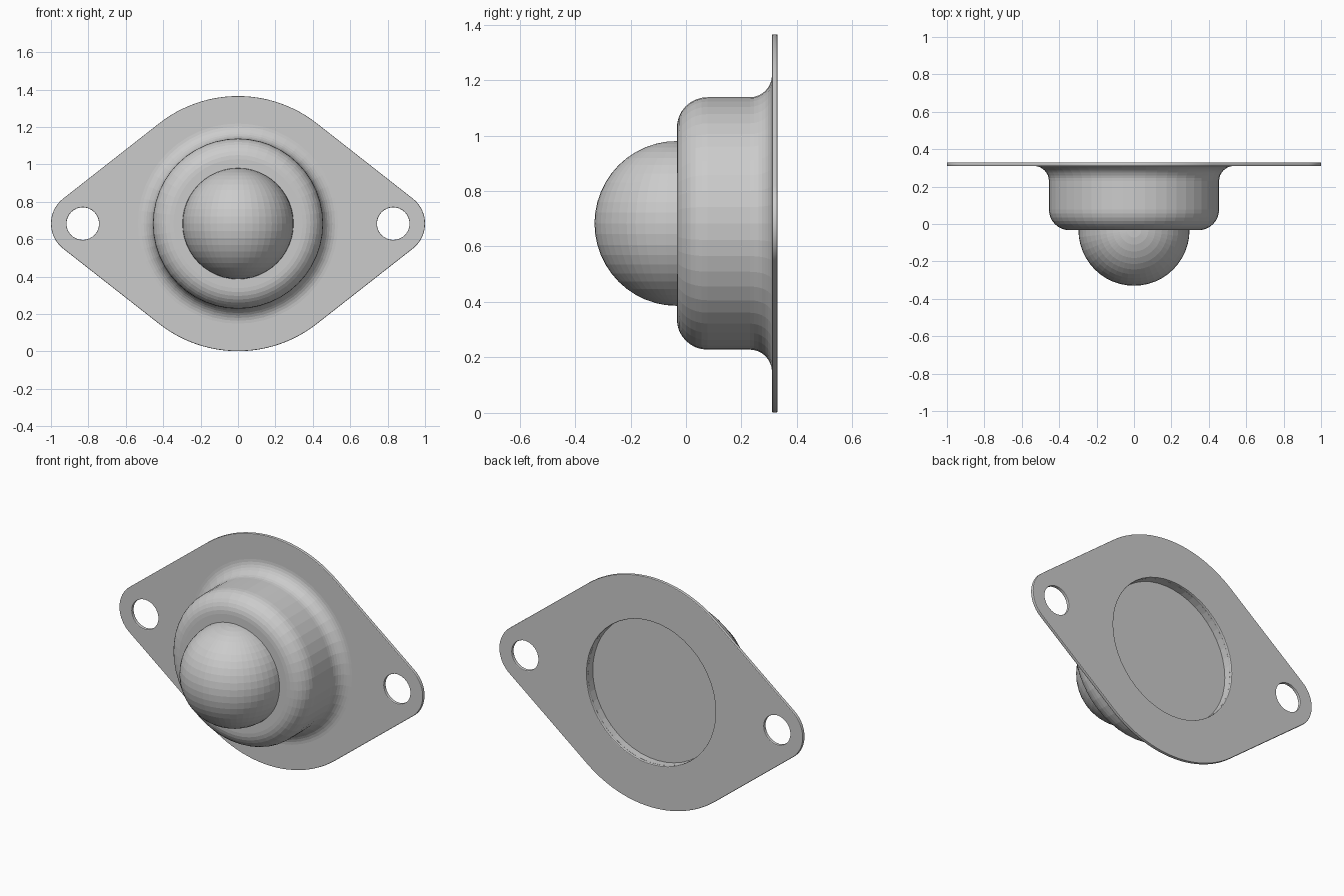
import bpy, bmesh
from math import sin, cos, acos, pi, radians

if "Cube" in bpy.data.objects:
    bpy.data.objects.remove(bpy.data.objects["Cube"])

CZ = 0.683          # height of the common axis
BIG, TIP, TIP_X = 0.682, 0.17, 0.83
RECESS = 0.425


def arc(cx, cy, r, a0, a1, n):
    return [(cx + r * cos(a0 + (a1 - a0) * i / n),
             cy + r * sin(a0 + (a1 - a0) * i / n)) for i in range(n + 1)]


def circle(cx, r, n=48):
    return arc(cx, 0, r, 0, 2 * pi, n)[:-1]


def finish(ob, angle):
    bpy.ops.object.select_all(action='DESELECT')
    ob.select_set(True)
    bpy.context.view_layer.objects.active = ob
    bpy.ops.object.convert(target='MESH')
    bpy.ops.object.shade_smooth_by_angle(angle=radians(angle))


# mounting plate: tangent-arc outline with recess opening and two bolt holes
t = acos((BIG - TIP) / TIP_X)
outline = (arc(TIP_X, 0, TIP, -t, t, 20) + arc(0, 0, BIG, t, pi - t, 24)
           + arc(-TIP_X, 0, TIP, pi - t, pi + t, 20)
           + arc(0, 0, BIG, pi + t, 2 * pi - t, 24))
curve = bpy.data.curves.new("mounting_plate", 'CURVE')
curve.dimensions = '2D'
curve.fill_mode = 'BOTH'
curve.extrude = 0.006
curve.bevel_depth = 0.004
curve.bevel_resolution = 1
curve.offset = -0.004
for loop in (outline, circle(0, RECESS), circle(TIP_X, 0.087, 32), circle(-TIP_X, 0.087, 32)):
    sp = curve.splines.new('POLY')
    sp.points.add(len(loop) - 1)
    for p, (x, y) in zip(sp.points, loop):
        p.co = (x, y, 0, 1)
    sp.use_cyclic_u = True
plate = bpy.data.objects.new("mounting_plate", curve)
bpy.context.collection.objects.link(plate)
plate.rotation_euler = (pi / 2, 0, 0)
plate.location = (0, 0.32, CZ)
finish(plate, 30)

# housing: turned cup with rounded front, flared root and shallow back recess
profile = ([(0, -0.033)] + arc(0.345, 0.077, 0.11, -pi / 2, 0, 8)
           + arc(0.535, 0.23, 0.08, pi, pi / 2, 8)
           + [(0.535, 0.313), (RECESS, 0.313), (RECESS, 0.27), (0, 0.27)])
bm = bmesh.new()
verts = [bm.verts.new((r, y, 0)) for r, y in profile]
edges = [bm.edges.new(pair) for pair in zip(verts, verts[1:])]
bmesh.ops.spin(bm, geom=verts + edges, cent=(0, 0, 0), axis=(0, 1, 0),
               angle=2 * pi, steps=48, use_merge=True)
bmesh.ops.remove_doubles(bm, verts=bm.verts, dist=1e-5)
bmesh.ops.recalc_face_normals(bm, faces=bm.faces)
mesh = bpy.data.meshes.new("housing")
bm.to_mesh(mesh)
bm.free()
housing = bpy.data.objects.new("housing", mesh)
bpy.context.collection.objects.link(housing)
housing.location.z = CZ

# rolling ball, half sunk in the housing
bpy.ops.mesh.primitive_uv_sphere_add(segments=48, ring_count=24, radius=0.297,
                                     location=(0, -0.033, CZ))
bpy.context.object.name = "ball"
